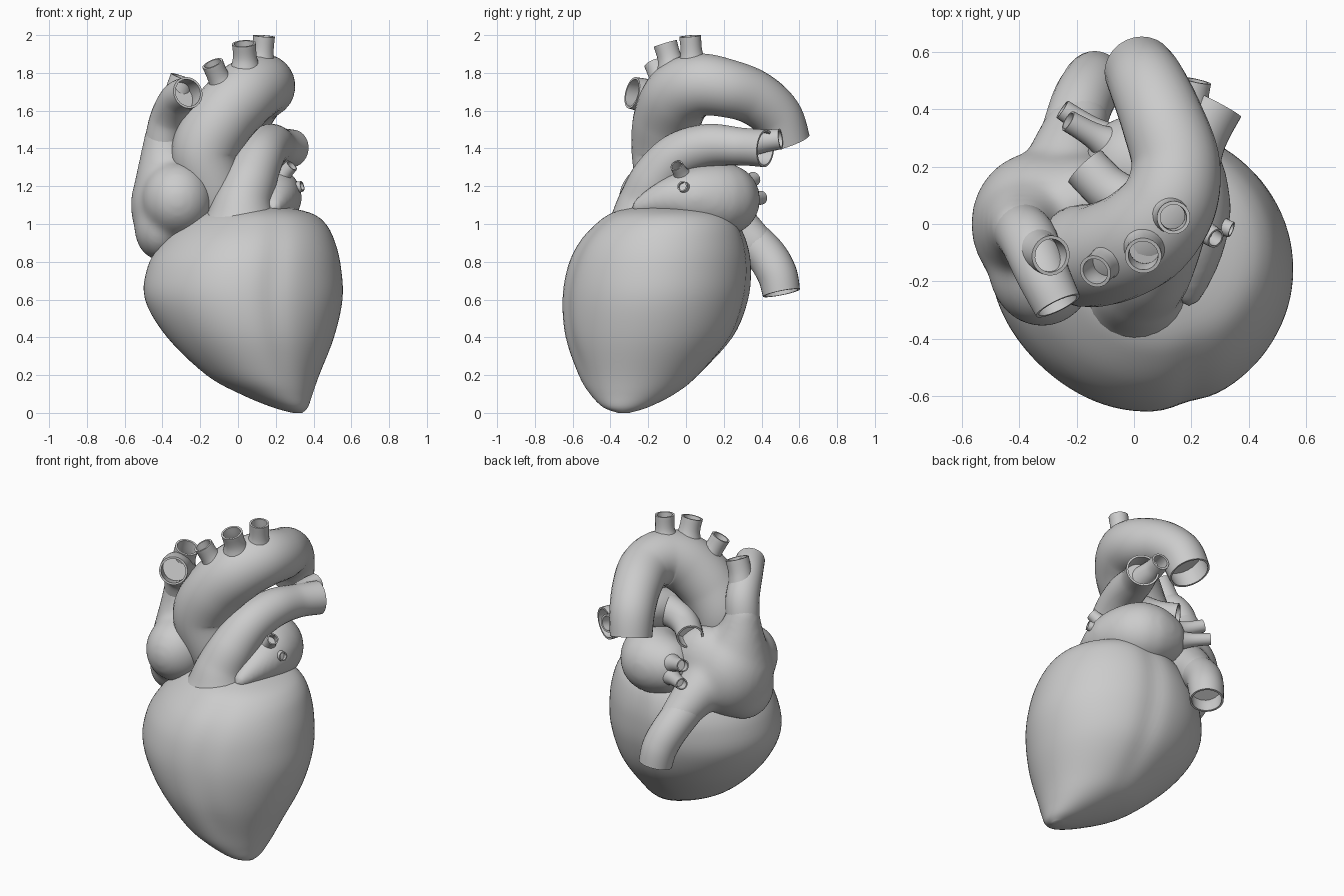
import bpy, bmesh, math
from mathutils import Vector

if "Cube" in bpy.data.objects:
    bpy.data.objects.remove(bpy.data.objects["Cube"])


def spline(rows, steps):
    """Catmull-Rom through rows of numbers."""
    pts = [rows[0]] + list(rows) + [rows[-1]]
    out = []
    for i in range(1, len(pts) - 2):
        for s in range(steps):
            t = s / steps
            out.append([0.5 * (2 * b + (c - a) * t + (2 * a - 5 * b + 4 * c - d) * t * t
                               + (3 * b - a - 3 * c + d) * t ** 3)
                        for a, b, c, d in zip(*pts[i - 1:i + 3])])
    out.append(list(rows[-1]))
    return out


def loft(name, rings):
    """Skin closed rings of points and cap both ends."""
    bm = bmesh.new()
    vr = [[bm.verts.new(p) for p in ring] for ring in rings]
    n = len(vr[0])
    for a, b in zip(vr, vr[1:]):
        for i in range(n):
            j = (i + 1) % n
            bm.faces.new((a[i], a[j], b[j], b[i]))
    bm.faces.new(vr[0][::-1])
    bm.faces.new(vr[-1])
    bmesh.ops.recalc_face_normals(bm, faces=bm.faces)
    me = bpy.data.meshes.new(name)
    bm.to_mesh(me)
    bm.free()
    ob = bpy.data.objects.new(name, me)
    bpy.context.collection.objects.link(ob)
    bpy.ops.object.select_all(action='DESELECT')
    ob.select_set(True)
    bpy.context.view_layer.objects.active = ob
    bpy.ops.object.shade_smooth_by_angle(angle=math.radians(50))
    return ob


def vessel(name, path, wall=0.012, depth=0.1, seg=28):
    """Tube along (x, y, z, radius) points with a hollow, thin-walled open end."""
    rows = spline(path, 8)
    pos = [Vector(r[:3]) for r in rows]
    rad = [r[3] for r in rows]
    n = len(pos)
    tan = [(pos[min(i + 1, n - 1)] - pos[max(i - 1, 0)]).normalized() for i in range(n)]
    side = tan[0].orthogonal().normalized()
    sides = []
    for i in range(n):
        if i:
            side = tan[i - 1].rotation_difference(tan[i]) @ side
        side = (side - tan[i] * side.dot(tan[i])).normalized()
        sides.append(side.copy())

    def ring(i, r):
        u, v = sides[i], tan[i].cross(sides[i])
        return [pos[i] + (u * math.cos(k * math.tau / seg) + v * math.sin(k * math.tau / seg)) * r
                for k in range(seg)]
    rings = [ring(i, rad[i]) for i in range(n)]
    i, run = n - 1, 0
    rings.append(ring(i, rad[i] - wall))
    while i > 1 and run < depth:
        run += (pos[i] - pos[i - 1]).length
        i -= 1
        rings.append(ring(i, rad[i] - wall))
    return loft(name, rings)


def chain(path):
    """Row of overlapping balls along (x, y, z, radius) points."""
    return [(x, y, z, r, r, r) for x, y, z, r in spline(path, 4)]


def blob(name, balls, soften):
    """Ellipsoids (centre, radii) melted into one smooth body."""
    bm = bmesh.new()
    for cx, cy, cz, rx, ry, rz in balls:
        vs = bmesh.ops.create_uvsphere(bm, u_segments=32, v_segments=20, radius=1)['verts']
        for v in vs:
            v.co = (cx + v.co.x * rx, cy + v.co.y * ry, cz + v.co.z * rz)
    me = bpy.data.meshes.new(name)
    bm.to_mesh(me)
    bm.free()
    ob = bpy.data.objects.new(name, me)
    bpy.context.collection.objects.link(ob)
    rm = ob.modifiers.new('melt', 'REMESH')
    rm.mode = 'VOXEL'
    rm.voxel_size = 0.016
    rm.use_smooth_shade = True
    sm = ob.modifiers.new('soften', 'SMOOTH')
    sm.factor = 0.5
    sm.iterations = soften
    return ob


# Ventricles: z, x min, x max, y min, y max, groove x
sections = [
    (0.0, 0.29, 0.34, -0.36, -0.30, 0.31), (0.03, 0.18, 0.37, -0.44, -0.20, 0.30),
    (0.1, 0.01, 0.395, -0.51, -0.06, 0.29), (0.2, -0.17, 0.43, -0.57, 0.07, 0.26),
    (0.4, -0.38, 0.508, -0.64, 0.25, 0.21), (0.6, -0.498, 0.553, -0.657, 0.33, 0.19),
    (0.77, -0.485, 0.545, -0.63, 0.345, 0.20), (0.9, -0.41, 0.515, -0.57, 0.325, 0.21),
    (1.0, -0.31, 0.465, -0.48, 0.28, 0.21), (1.06, -0.21, 0.38, -0.39, 0.21, 0.2),
    (1.1, -0.06, 0.2, -0.25, 0.08, 0.12)]
rings = []
for z, x0, x1, y0, y1, gx in spline(sections, 5):
    ring = []
    cx, cy = (x0 + x1) / 2, (y0 + y1) / 2
    for k in range(96):
        a = k * math.tau / 96
        dx, dy = (x1 - x0) / 2 * math.cos(a), (y1 - y0) / 2 * math.sin(a)
        g = gx if dy < 0 else 0.12
        f = 1 - 0.03 * math.exp(-((cx + dx - g) / 0.07) ** 2) * abs(math.sin(a)) * min(1, z / 0.3)
        f -= 0.055 * max(0, math.cos(a - math.radians(222))) ** 5
        ring.append((cx + dx * f, cy + dy * f, z))
    rings.append(ring)
loft('ventricles', rings)

# Atria
blob('right_atrium', [(-0.33, 0.0, 1.1, 0.24, 0.255, 0.28), (-0.32, -0.15, 1.13, 0.19, 0.21, 0.2),
                      (-0.41, -0.04, 0.98, 0.14, 0.2, 0.175), (-0.2, 0.07, 1.13, 0.22, 0.18, 0.25)]
     + chain([(-0.35, -0.01, 1.2, 0.2), (-0.385, -0.01, 1.35, 0.135), (-0.395, -0.02, 1.47, 0.1)])
     + chain([(-0.25, 0.12, 1.07, 0.17), (-0.23, 0.24, 1.0, 0.135), (-0.19, 0.37, 0.89, 0.108)]), 35)
blob('left_atrium', chain([(0.0, 0.21, 1.13, 0.17), (0.1, 0.19, 1.13, 0.195), (0.165, 0.08, 1.14, 0.172),
                           (0.2, -0.04, 1.14, 0.125), (0.2, -0.15, 1.12, 0.085),
                           (0.19, -0.24, 1.09, 0.05)]), 15)

# Great vessels
vessel('aorta', [(-0.05, -0.06, 1.0, 0.14), (-0.13, -0.1, 1.2, 0.16), (-0.175, -0.11, 1.38, 0.178),
                 (-0.09, -0.1, 1.55, 0.18), (0.03, -0.04, 1.68, 0.18), (0.12, 0.07, 1.735, 0.168),
                 (0.145, 0.21, 1.72, 0.155), (0.1, 0.36, 1.67, 0.145), (0.05, 0.48, 1.57, 0.135),
                 (0.02, 0.535, 1.43, 0.125)])
vessel('pulmonary_trunk', [(0.02, -0.2, 0.9, 0.28), (0.02, -0.21, 1.02, 0.2), (0.03, -0.2, 1.12, 0.155),
                           (0.07, -0.15, 1.24, 0.138), (0.12, -0.04, 1.36, 0.125), (0.17, 0.12, 1.415, 0.115),
                           (0.22, 0.29, 1.41, 0.1), (0.285, 0.42, 1.4, 0.1)])
vessel('left_pulmonary_branch', [(0.2, 0.3, 1.42, 0.075), (0.2, 0.42, 1.44, 0.06), (0.215, 0.5, 1.45, 0.055)])
vessel('right_pulmonary_artery', [(0.12, 0.04, 1.4, 0.1), (0.0, 0.07, 1.39, 0.09),
                                  (-0.09, 0.12, 1.37, 0.082), (-0.17, 0.2, 1.35, 0.08)])
vessel('upper_vena_cava', [(-0.38, 0.0, 1.3, 0.1), (-0.392, -0.02, 1.43, 0.1),
                           (-0.365, -0.06, 1.56, 0.1), (-0.32, -0.17, 1.66, 0.093),
                           (-0.265, -0.285, 1.695, 0.085)])
vessel('upper_vena_cava_branch', [(-0.35, -0.08, 1.58, 0.085), (-0.32, -0.1, 1.69, 0.07),
                                  (-0.29, -0.11, 1.775, 0.07)])
vessel('lower_vena_cava', [(-0.23, 0.26, 0.98, 0.11), (-0.185, 0.41, 0.85, 0.108),
                           (-0.15, 0.48, 0.74, 0.106), (-0.135, 0.505, 0.635, 0.1)])

# Branches on the arch
for i, (base, mid, tip, r) in enumerate([
        ((-0.05, -0.1, 1.68), (-0.1, -0.135, 1.77), (-0.135, -0.165, 1.85), 0.058),
        ((0.04, -0.06, 1.76), (0.037, -0.085, 1.87), (0.032, -0.11, 1.955), 0.064),
        ((0.115, 0.04, 1.8), (0.13, 0.03, 1.9), (0.138, 0.022, 1.995), 0.058)]):
    vessel(f'arch_branch_{i + 1}', [(*base, r * 1.7), (*mid, r * 1.03), (*tip, r)])

# Small veins entering the left atrium
for i, (base, tip, r) in enumerate([
        ((0.2, 0.0, 1.22), (0.285, -0.05, 1.31), 0.035),
        ((0.26, 0.01, 1.18), (0.34, -0.02, 1.2), 0.028),
        ((-0.04, 0.25, 1.17), (-0.23, 0.36, 1.24), 0.038),
        ((-0.04, 0.26, 1.11), (-0.25, 0.4, 1.14), 0.036)]):
    mid = tuple((a + b) / 2 for a, b in zip(base, tip))
    vessel(f'lung_vein_{i + 1}', [(*base, r * 2.3), (*mid, r * 1.25), (*tip, r)], 0.007, 0.05, 20)
